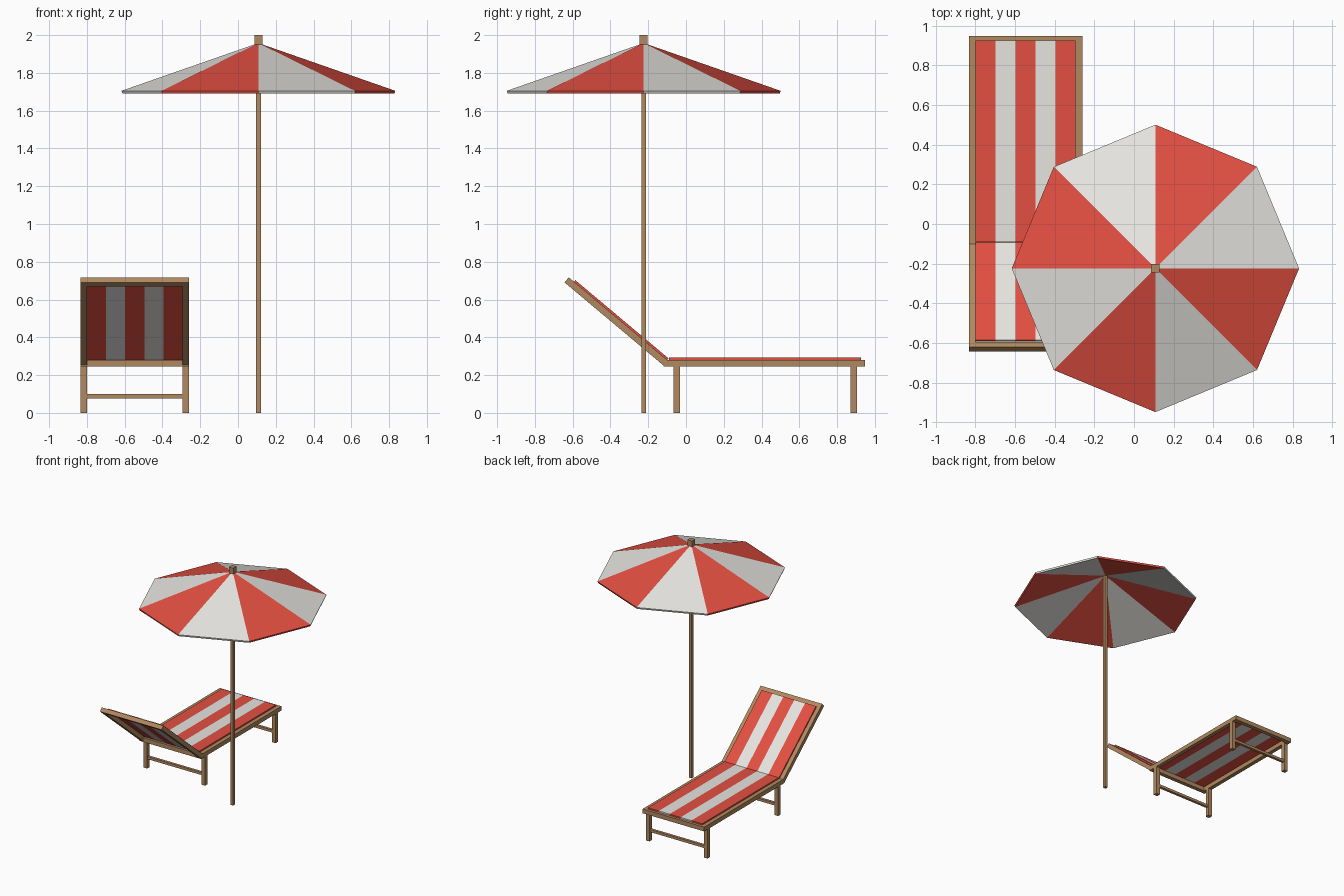
import bpy, bmesh, math
from mathutils import Matrix, Vector

if "Cube" in bpy.data.objects:
    bpy.data.objects.remove(bpy.data.objects["Cube"])


def material(name, rgb):
    m = bpy.data.materials.new(name)
    m.diffuse_color = (*rgb, 1)
    m.use_nodes = True
    m.node_tree.nodes["Principled BSDF"].inputs["Base Color"].default_value = m.diffuse_color
    return m


WOOD = material("wood", (0.44, 0.25, 0.115))
RED = material("red cloth", (0.77, 0.078, 0.053))
WHITE = material("white cloth", (0.79, 0.78, 0.74))


def make_object(name, bm, mats, matrix=Matrix()):
    bmesh.ops.recalc_face_normals(bm, faces=bm.faces)
    bm.transform(matrix)
    me = bpy.data.meshes.new(name)
    bm.to_mesh(me)
    bm.free()
    for m in mats:
        me.materials.append(m)
    ob = bpy.data.objects.new(name, me)
    bpy.context.collection.objects.link(ob)
    return ob


def box(name, lo, hi, matrix=Matrix()):
    """Wooden bar between two opposite corners."""
    lo, hi = Vector(lo), Vector(hi)
    bm = bmesh.new()
    bmesh.ops.create_cube(bm, size=1)
    for v in bm.verts:
        v.co = [(lo[i] + hi[i]) / 2 + v.co[i] * (hi[i] - lo[i]) for i in range(3)]
    return make_object(name, bm, [WOOD], matrix)


def striped_cloth(name, x0, x1, y0, y1, z0, z1, matrix=Matrix()):
    """Cloth slab cut lengthwise into five alternating stripes."""
    bm = bmesh.new()
    bmesh.ops.create_cube(bm, size=1)
    for v in bm.verts:
        v.co = ((x0, x1)[v.co.x > 0], (y0, y1)[v.co.y > 0], (z0, z1)[v.co.z > 0])
    step = (x1 - x0) / 5
    for i in range(1, 5):
        bmesh.ops.bisect_plane(bm, geom=bm.verts[:] + bm.edges[:] + bm.faces[:],
                               plane_co=(x0 + i * step, 0, 0), plane_no=(1, 0, 0))
    for f in bm.faces:
        stripe = int((f.calc_center_median().x - x0) / step)
        f.material_index = min(4, max(0, stripe)) % 2
    make_object(name, bm, [RED, WHITE], matrix)


# --- Lounger ---
X0, X1, BAR = -0.833, -0.26, 0.034          # outer width and bar width
Y0, Y1, Z0, Z1 = -0.12, 0.948, 0.245, 0.281  # seat frame extents
SIDES = {"left": X0, "right": X1 - BAR}

for side, x in SIDES.items():
    box(f"seat_rail_{side}", (x, Y0, Z0), (x + BAR, Y1, Z1))
for end, y in {"front": Y0, "back": Y1 - BAR}.items():
    box(f"seat_crossbar_{end}", (X0 + BAR, y, Z0), (X1 - BAR, y + BAR, Z1))
striped_cloth("seat_cloth", X0 + BAR, X1 - BAR, -0.09, 0.926, Z1, 0.292)

# legs with a stretcher between each pair
for end, y in {"front": -0.066, "back": 0.87}.items():
    for side, x in SIDES.items():
        box(f"leg_{end}_{side}", (x, y, 0), (x + BAR, y + BAR, Z0))
    box(f"leg_stretcher_{end}", (X0 + BAR, y + 0.006, 0.077),
        (X1 - BAR, y + BAR - 0.006, 0.099))

# reclined backrest, built flat towards -y and tilted about its lower end
LENGTH, T = 0.68, 0.0175
tilt = Matrix.Translation((0, -0.111, 0.267)) @ Matrix.Rotation(math.radians(-40), 4, 'X')
for side, x in SIDES.items():
    box(f"backrest_rail_{side}", (x, -LENGTH, -T), (x + BAR, 0, T), tilt)
box("backrest_top_bar", (X0 + BAR, -LENGTH, -T), (X1 - BAR, BAR - LENGTH, T), tilt)
striped_cloth("backrest_cloth", X0 + BAR, X1 - BAR, -0.644, 0, T, T + 0.011, tilt)

# --- Parasol ---
CX, CY, R = 0.108, -0.224, 0.725
box("pole", (CX - 0.0125, CY - 0.0125, 0), (CX + 0.0125, CY + 0.0125, 1.955))
box("pole_cap", (CX - 0.021, CY - 0.021, 1.95), (CX + 0.021, CY + 0.021, 2.0))

# eight-panel canopy with alternating colours
bm = bmesh.new()
apex = bm.verts.new((CX, CY, 1.958))
rim = [bm.verts.new((CX + R * math.cos(i * math.pi / 4),
                     CY + R * math.sin(i * math.pi / 4), 1.705)) for i in range(8)]
for i in range(8):
    bm.faces.new((apex, rim[i], rim[(i + 1) % 8])).material_index = i % 2
canopy = make_object("canopy", bm, [WHITE, RED])
solid = canopy.modifiers.new("thickness", 'SOLIDIFY')
solid.thickness = 0.015
solid.offset = -1
solid.use_even_offset = True
